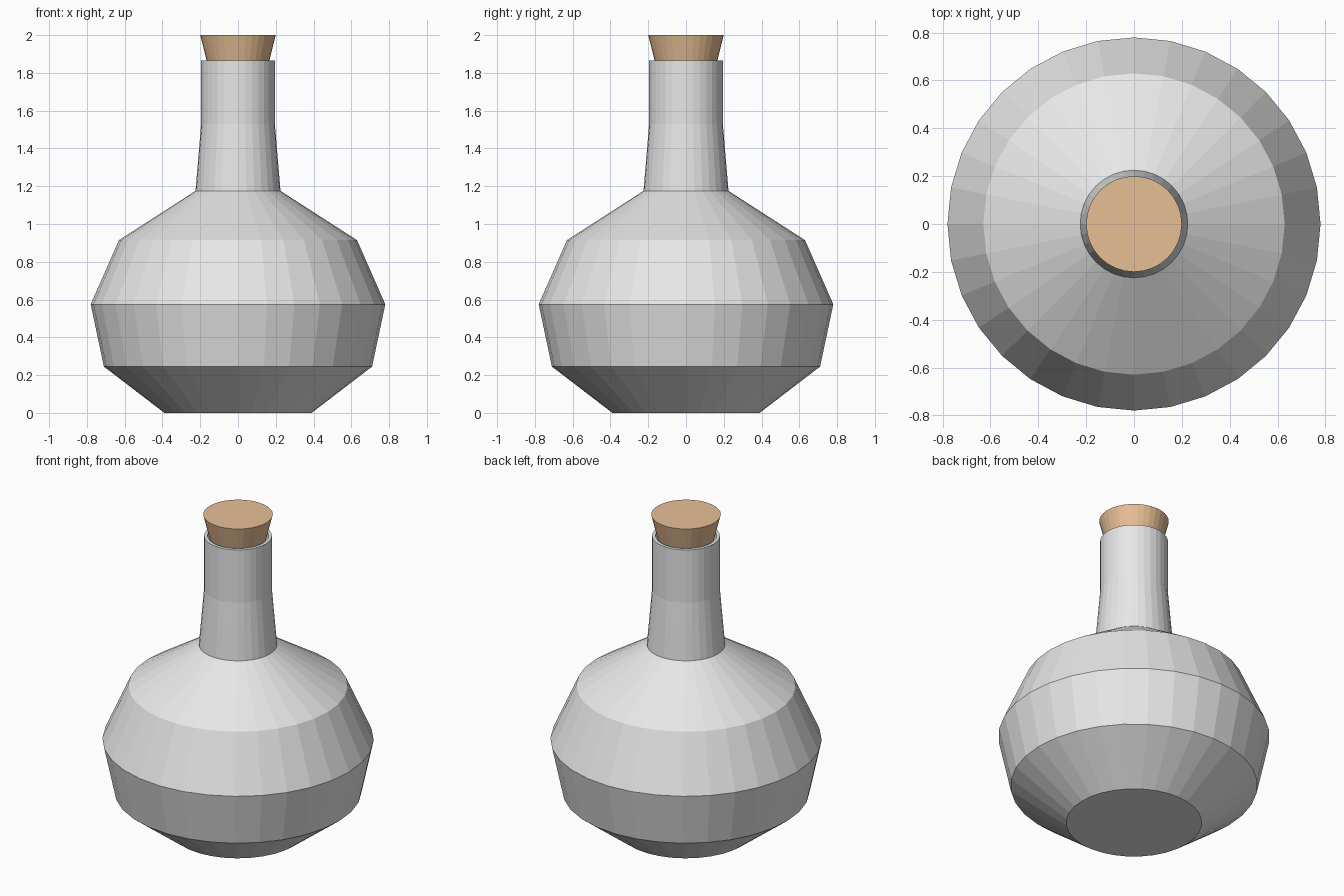
import bpy, bmesh
from math import cos, sin, tau

SIDES = 32

cube = bpy.data.objects.get("Cube")
if cube:
    bpy.data.objects.remove(cube, do_unlink=True)


def make_material(name, color):
    mat = bpy.data.materials.new(name)
    mat.use_nodes = True
    mat.diffuse_color = color
    mat.node_tree.nodes["Principled BSDF"].inputs["Base Color"].default_value = color
    return mat


def lathe(name, profile, mat):
    """Turn a (radius, height) profile about z, capping both ends."""
    bm = bmesh.new()
    rings = [[bm.verts.new((r * cos(tau * i / SIDES), r * sin(tau * i / SIDES), z))
              for i in range(SIDES)] for r, z in profile]
    for low, high in zip(rings, rings[1:]):
        for i in range(SIDES):
            j = (i + 1) % SIDES
            bm.faces.new((low[i], low[j], high[j], high[i]))
    bm.faces.new(rings[0][::-1])
    bm.faces.new(rings[-1])
    bmesh.ops.recalc_face_normals(bm, faces=bm.faces)
    mesh = bpy.data.meshes.new(name)
    bm.to_mesh(mesh)
    bm.free()
    mesh.materials.append(mat)
    obj = bpy.data.objects.new(name, mesh)
    bpy.context.collection.objects.link(obj)
    return obj


glass = make_material("pale grey glass", (0.8, 0.8, 0.8, 1))
cork = make_material("cork", (0.8, 0.52, 0.3, 1))

# Faceted flask: base, belly, shoulder, neck, rim and the socket for the stopper
lathe("flask", [(0.39, 0), (0.71, 0.245), (0.78, 0.575), (0.63, 0.915),
                (0.225, 1.175), (0.195, 1.53), (0.195, 1.865),
                (0.175, 1.865), (0.175, 1.74)], glass)

# Tapered stopper, seated in the neck
lathe("stopper", [(0.14, 1.76), (0.2, 2)], cork)
